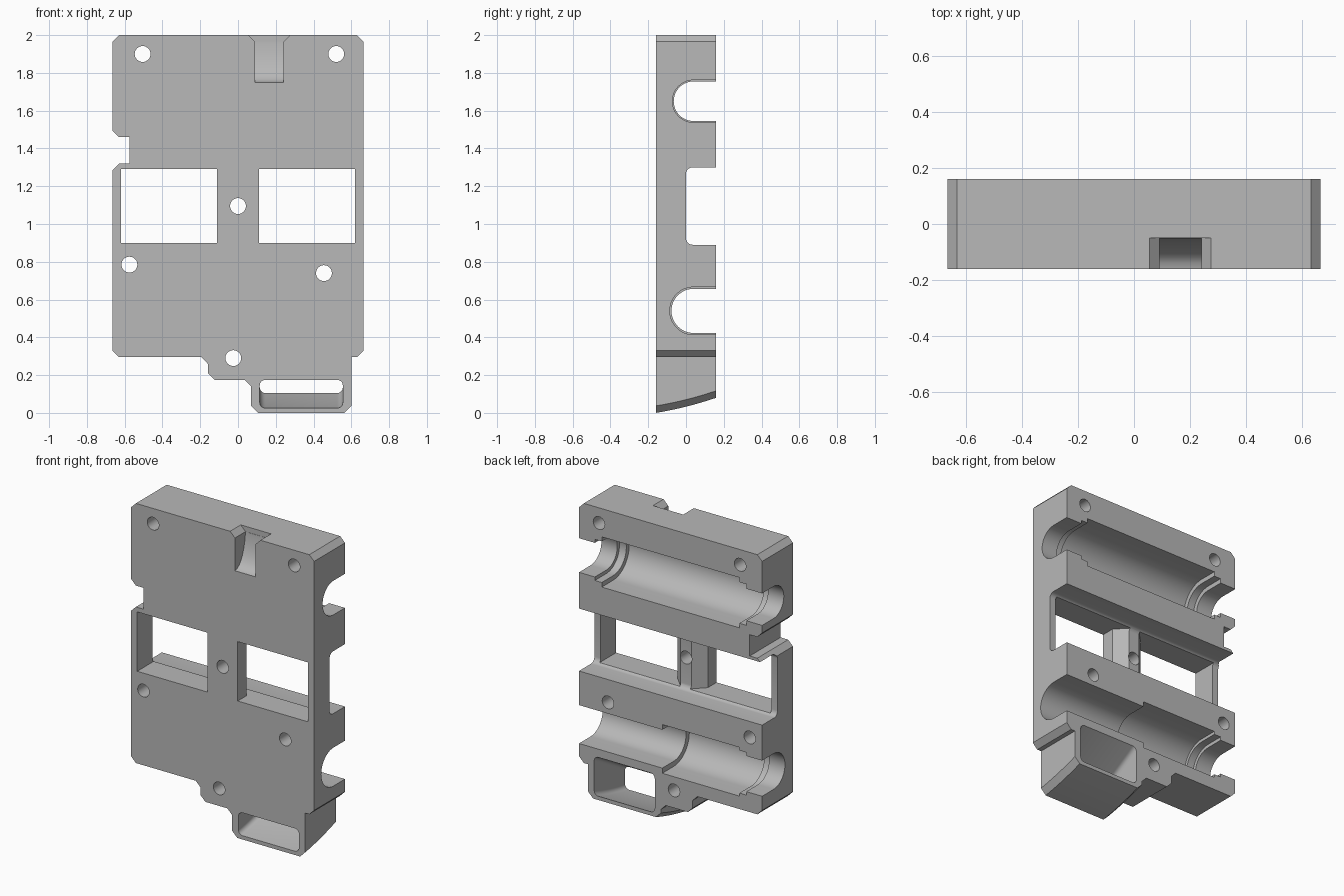
import bpy, bmesh, math

if "Cube" in bpy.data.objects:
    bpy.data.objects.remove(bpy.data.objects["Cube"])

grey = bpy.data.materials.new("plain grey")
grey.use_nodes = True
grey.diffuse_color = (0.48, 0.48, 0.48, 1)
grey.node_tree.nodes["Principled BSDF"].inputs["Base Color"].default_value = (0.48, 0.48, 0.48, 1)


def loft(name, rings):
    """Closed solid through rings of equal point count."""
    bm = bmesh.new()
    vs = [[bm.verts.new(p) for p in r] for r in rings]
    n = len(vs[0])
    for a, b in zip(vs, vs[1:]):
        for i in range(n):
            j = (i + 1) % n
            bm.faces.new((a[i], a[j], b[j], b[i]))
    bm.faces.new(vs[0])
    bm.faces.new(vs[-1])
    bmesh.ops.recalc_face_normals(bm, faces=bm.faces)
    me = bpy.data.meshes.new(name)
    bm.to_mesh(me)
    bm.free()
    me.materials.append(grey)
    ob = bpy.data.objects.new(name, me)
    bpy.context.collection.objects.link(ob)
    return ob


PLACE = {"x": lambda u, v, t: (t, u, v),
         "y": lambda u, v, t: (u, t, v),
         "z": lambda u, v, t: (u, v, t)}


def prism(name, pts, axis, a, b):
    return loft(name, [[PLACE[axis](u, v, t) for u, v in pts] for t in (a, b)])


def rounded(x0, x1, z0, z1, r, seg=6):
    out = []
    for cx, cz, start in ((x1 - r, z1 - r, 0), (x0 + r, z1 - r, 90),
                          (x0 + r, z0 + r, 180), (x1 - r, z0 + r, 270)):
        for k in range(seg + 1):
            a = math.radians(start + 90 * k / seg)
            out.append((cx + r * math.cos(a), cz + r * math.sin(a)))
    return out


def combine(target, tool, op="DIFFERENCE"):
    mod = target.modifiers.new("combine", "BOOLEAN")
    mod.operation = op
    mod.solver = "EXACT"
    mod.object = tool
    bpy.context.view_layer.objects.active = target
    bpy.ops.object.modifier_apply(modifier=mod.name)
    bpy.data.objects.remove(tool)


F, B = -0.16, 0.16   # front and back planes

# Main body plate with chamfered corners and side notch
outline = [(-0.63, 2), (0.63, 2), (0.665, 1.965), (0.665, 0.33), (0.63, 0.295),
           (0.1, 0.295), (0.1, 0.11), (0.035, 0.175), (-0.125, 0.175),
           (-0.16, 0.21), (-0.16, 0.26), (-0.195, 0.295), (-0.63, 0.295),
           (-0.665, 0.33), (-0.665, 1.285), (-0.63, 1.32), (-0.575, 1.32),
           (-0.575, 1.46), (-0.63, 1.46), (-0.665, 1.495), (-0.665, 1.965)]
body = prism("housing_body", outline, "y", F, B)


# Chute block at the bottom, its underside curving up towards the back
def rise(t):
    return 0.08 * (0.65 * t + 0.35 * t * t)


block, pocket = [], []
for k in range(9):
    t = k / 8
    y, z = F + (B - F) * t, rise(t)
    block.append([(0.07, y, 0.33), (0.07, y, z + 0.037), (0.107, y, z),
                  (0.563, y, z), (0.6, y, z + 0.037), (0.6, y, 0.33)])
for k in range(-1, 10):
    t = k / 8
    pocket.append([(x, F + (B - F) * t, z) for x, z in
                   rounded(0.115, 0.555, rise(t) + 0.025, 0.175 + 0.185 * t, 0.03)])
combine(body, loft("chute_block", block), "UNION")
combine(body, loft("chute_pocket", pocket))


# Two stepped U-shaped troughs across the back
def trough(zc, sections, yc=0.04):
    for x0, x1, r in sections:
        pts = [(0.3, zc + r)]
        for k in range(25):
            a = math.radians(90 + 180 * k / 24)
            pts.append((yc + r * math.cos(a), zc + r * math.sin(a)))
        pts.append((0.3, zc - r))
        combine(body, prism("trough_cutter", pts, "x", x0, x1))


trough(1.65, [(-0.8, -0.53, 0.105), (-0.55, -0.49, 0.135), (-0.5, 0.5, 0.165),
              (0.49, 0.55, 0.135), (0.53, 0.8, 0.112)])
trough(0.54, [(-0.8, -0.53, 0.117), (-0.55, -0.49, 0.14), (-0.5, 0.06, 0.16),
              (0.05, 0.8, 0.126)])

# Recess across the middle of the back
recess = [(y, z) for y, z in rounded(0.0, 0.4, 0.89, 1.30, 0.035)]
combine(body, prism("recess_cutter", recess, "x", -0.8, 0.8))

# Window openings, leaving a chamfered centre post
for s in (-1, 1):
    win = [(0.11, -0.3), (0.62, -0.3), (0.62, 0.1), (0.038, 0.1), (0.038, 0.002), (0.11, -0.07)]
    combine(body, prism("window_cutter", [(s * x, y) for x, y in win], "z", 0.9, 1.29))

# Curved finger ramp at the top of the front
ramp = [(-0.3, 1.75), (F, 1.75)]
for k in range(1, 9):
    a = math.radians(90 * k / 8)
    ramp.append((-0.05 - 0.11 * (1 - math.sin(a)), 1.75 + 0.25 * (1 - math.cos(a))))
ramp += [(-0.05, 2.1), (-0.3, 2.1)]
combine(body, prism("ramp_cutter", ramp, "x", 0.09, 0.24))
flare = [(0.09, 1.965), (0.24, 1.965), (0.31, 2.035), (0.02, 2.035)]
combine(body, prism("flare_cutter", flare, "y", -0.3, -0.05))

# Screw holes
for x, z in ((-0.505, 1.9), (0.52, 1.9), (0, 1.095), (-0.575, 0.785),
             (0.455, 0.74), (-0.025, 0.29)):
    pts = [(x + 0.042 * math.cos(math.tau * k / 32), z + 0.042 * math.sin(math.tau * k / 32))
           for k in range(32)]
    combine(body, prism("hole_cutter", pts, "y", -0.3, 0.3))

# Smooth the curved surfaces, keep the edges crisp
bpy.ops.object.select_all(action="DESELECT")
body.select_set(True)
bpy.context.view_layer.objects.active = body
bpy.ops.object.shade_smooth_by_angle(angle=math.radians(25))
